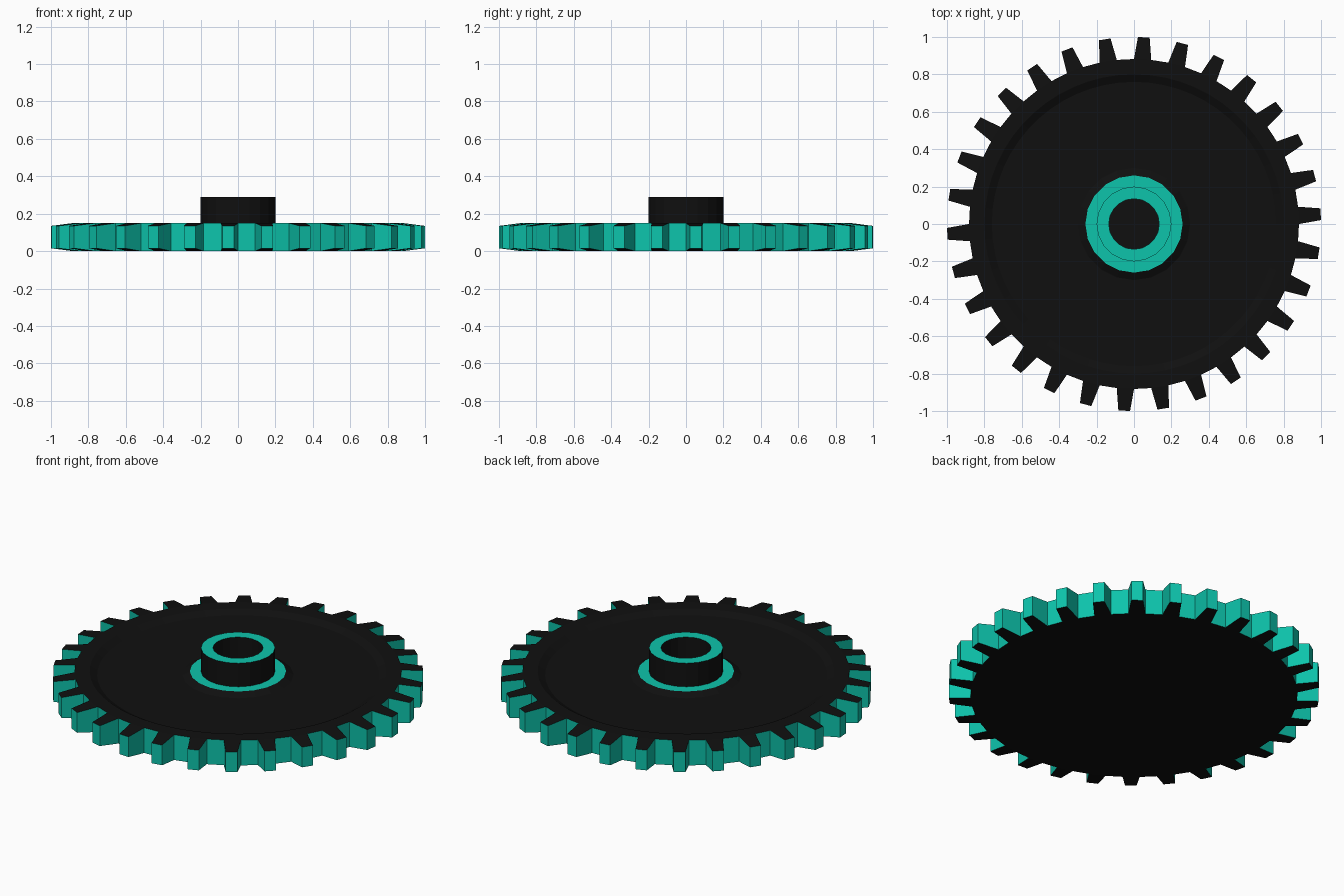
import bpy, bmesh
from math import cos, sin, radians, pi

if "Cube" in bpy.data.objects:
    bpy.data.objects.remove(bpy.data.objects["Cube"])

TEETH = 30
STEP = 360 / TEETH


def material(name, color):
    m = bpy.data.materials.new(name)
    m.diffuse_color = (*color, 1)
    m.use_nodes = True
    m.node_tree.nodes["Principled BSDF"].inputs["Base Color"].default_value = m.diffuse_color
    return m


BLACK = material("black", (0.005, 0.005, 0.005))
TEAL = material("teal", (0.004, 0.55, 0.41))


def finish(bm, name):
    me = bpy.data.meshes.new(name)
    bmesh.ops.recalc_face_normals(bm, faces=bm.faces)
    bm.to_mesh(me)
    bm.free()
    me.materials.append(BLACK)
    me.materials.append(TEAL)
    ob = bpy.data.objects.new(name, me)
    bpy.context.collection.objects.link(ob)
    return ob


def ring(bm, r, z, angles):
    return [bm.verts.new((r * cos(a), r * sin(a), z)) for a in angles]


def bridge(bm, a, b, mat):
    n = len(a)
    for i in range(n):
        j = (i + 1) % n
        bm.faces.new((a[i], a[j], b[j], b[i])).material_index = mat


# Gear wheel: toothed rim with a shallow dish in the top
bm = bmesh.new()
angles = [radians(k * STEP + d) for k in range(TEETH) for d in (0, 6)]
bottom = ring(bm, 0.882, 0, angles)
top = ring(bm, 0.882, 0.15, angles)
for k in range(TEETH):
    a, b, c = 2 * k, 2 * k + 1, (2 * k + 2) % (2 * TEETH)
    # valley between teeth
    bm.faces.new((bottom[b], bottom[c], top[c], top[b])).material_index = 1
    # tapered tooth
    tip = [radians(k * STEP + d) for d in (1.2, 4.8)]
    lo = ring(bm, 1.0, 0.015, tip)
    hi = ring(bm, 1.0, 0.135, tip)
    bm.faces.new((top[a], top[b], hi[1], hi[0]))
    bm.faces.new((bottom[a], bottom[b], lo[1], lo[0]))
    for f in ((lo[0], lo[1], hi[1], hi[0]),
              (bottom[a], lo[0], hi[0], top[a]),
              (bottom[b], lo[1], hi[1], top[b])):
        bm.faces.new(f).material_index = 1
bm.faces.new(bottom)
previous = top
for r, z in ((0.80, 0.15), (0.76, 0.128), (0.295, 0.128)):
    current = ring(bm, r, z, angles)
    bridge(bm, previous, current, 0)
    previous = current
finish(bm, "gear_wheel")

# Hub: raised collar, tube and blind bore
bm = bmesh.new()
sides = [2 * pi * i / 20 for i in range(20)]
profile = [(0.30, 0.128, 0), (0.26, 0.15, 0), (0.20, 0.15, 1),
           (0.20, 0.29, 0), (0.135, 0.29, 1), (0.135, 0.15, 0)]
previous = None
for r, z, mat in profile:
    current = ring(bm, r, z, sides)
    if previous:
        bridge(bm, previous, current, mat)
    previous = current
bm.faces.new(previous)
finish(bm, "hub")
